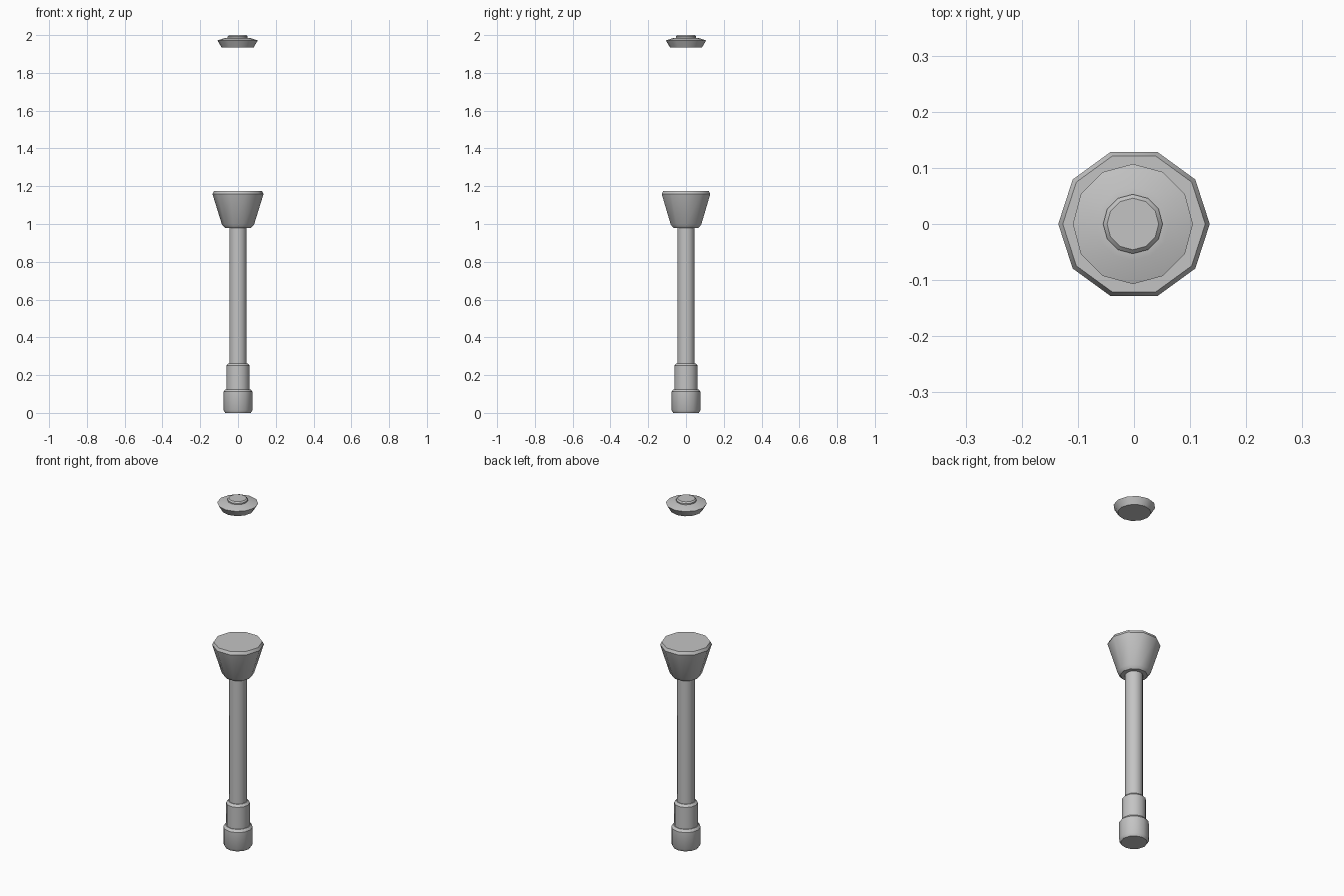
import bpy, bmesh
from math import cos, sin, tau, radians

cube = bpy.data.objects.get("Cube")
if cube:
    bpy.data.objects.remove(cube, do_unlink=True)

grey = bpy.data.materials.new("plain_grey")
grey.use_nodes = True
colour = (0.55, 0.55, 0.55, 1)
grey.diffuse_color = colour
grey.node_tree.nodes["Principled BSDF"].inputs["Base Color"].default_value = colour


def turned(name, profile, sides, x=0):
    """Closed solid turned about z from (radius, height) pairs, bottom to top."""
    bm = bmesh.new()
    rings = [[bm.verts.new((r * cos(tau * i / sides), r * sin(tau * i / sides), z))
              for i in range(sides)] for r, z in profile]
    for low, high in zip(rings, rings[1:]):
        for i in range(sides):
            j = (i + 1) % sides
            bm.faces.new((low[i], low[j], high[j], high[i]))
    bm.faces.new(rings[0][::-1])
    bm.faces.new(rings[-1])
    mesh = bpy.data.meshes.new(name)
    bm.to_mesh(mesh)
    bm.free()
    mesh.materials.append(grey)
    ob = bpy.data.objects.new(name, mesh)
    ob.location.x = x
    bpy.context.collection.objects.link(ob)
    bpy.ops.object.select_all(action='DESELECT')
    ob.select_set(True)
    bpy.context.view_layer.objects.active = ob
    bpy.ops.object.shade_smooth_by_angle(angle=radians(38))
    return ob


# Stepped foot and shaft
turned("foot", [(.068, 0), (.077, .015), (.077, .112), (.066, .125)], 12)
turned("collar", [(.062, .12), (.062, .25), (.05, .262)], 12)
turned("shaft", [(.046, .255), (.046, .985)], 12)

# Flared cup with chamfered rims
turned("cup", [(.07, .98), (.085, .997), (.135, 1.158), (.127, 1.174)], 10)

# Separate floating cap with a raised button
turned("cap", [(.085, 1.935), (.107, 1.972), (.065, 1.985),
               (.053, 1.986), (.053, 1.993), (.046, 2)], 12, x=-.002)
